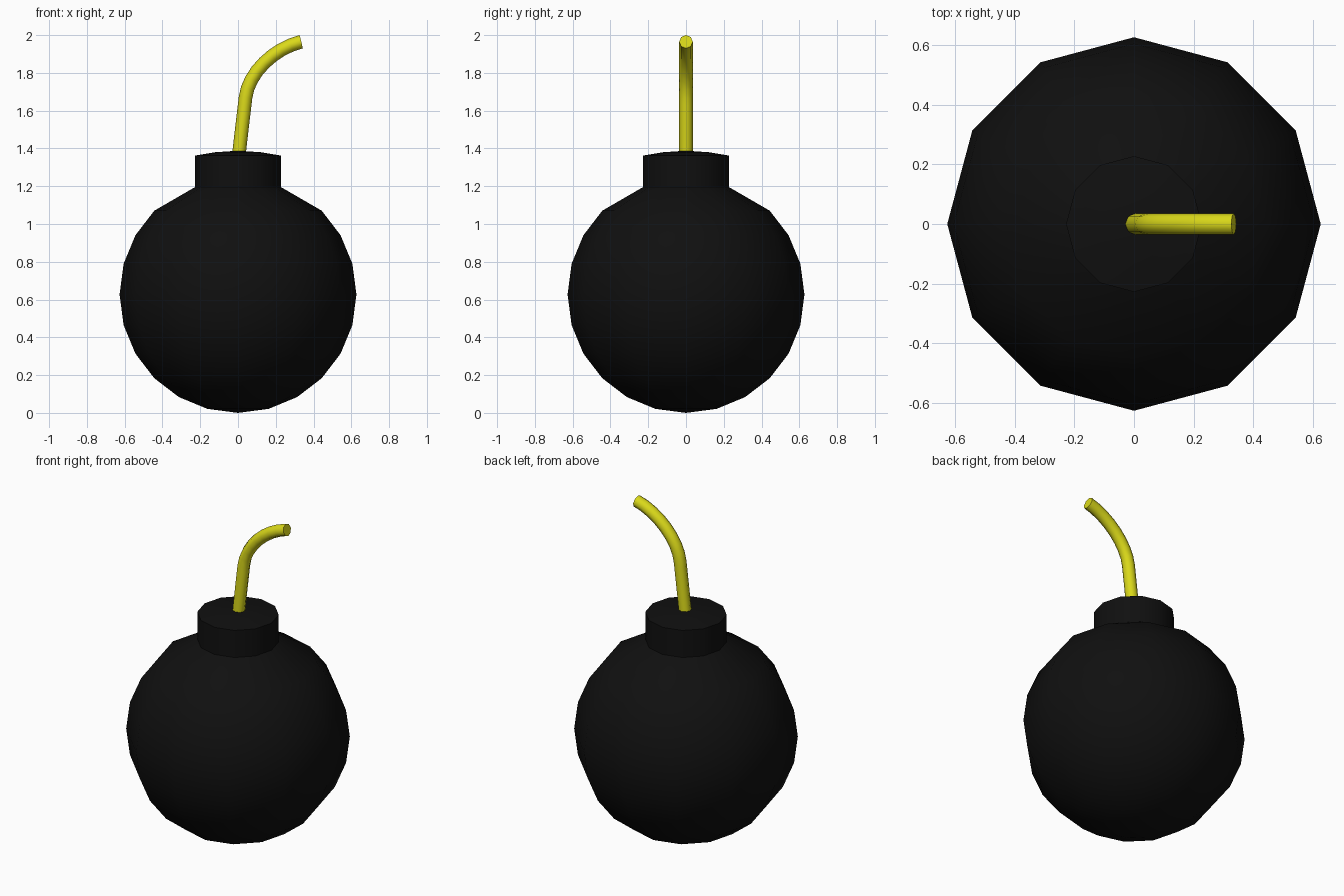
import bpy, bmesh, math
from mathutils import Vector

cube = bpy.data.objects.get("Cube")
if cube:
    bpy.data.objects.remove(cube, do_unlink=True)


def make_material(name, rgb):
    mat = bpy.data.materials.new(name)
    mat.use_nodes = True
    mat.diffuse_color = (*rgb, 1)
    bsdf = mat.node_tree.nodes["Principled BSDF"]
    bsdf.inputs["Base Color"].default_value = (*rgb, 1)
    bsdf.inputs["Roughness"].default_value = 0.8
    return mat


def select_only(obj):
    bpy.ops.object.select_all(action="DESELECT")
    obj.select_set(True)
    bpy.context.view_layer.objects.active = obj


def lathe(name, profile, sides, mat):
    """Spin a radius/height profile around the vertical axis."""
    bm = bmesh.new()
    verts = [bm.verts.new((r, 0, z)) for r, z in profile]
    edges = [bm.edges.new(pair) for pair in zip(verts, verts[1:])]
    bmesh.ops.spin(bm, geom=verts + edges, cent=(0, 0, 0), axis=(0, 0, 1),
                   angle=math.tau, steps=sides)
    bmesh.ops.remove_doubles(bm, verts=bm.verts, dist=0.0005)
    bmesh.ops.recalc_face_normals(bm, faces=bm.faces)
    mesh = bpy.data.meshes.new(name)
    bm.to_mesh(mesh)
    bm.free()
    mesh.materials.append(mat)
    obj = bpy.data.objects.new(name, mesh)
    bpy.context.collection.objects.link(obj)
    select_only(obj)
    bpy.ops.object.shade_smooth_by_angle(angle=math.radians(45))
    return obj


black = make_material("matte black", (0.005, 0.005, 0.005))
yellow = make_material("fuse yellow", (0.7, 0.69, 0.01))

# Round body running into a short neck with a slightly domed cap
radius = 0.627
profile = [(radius * math.sin(math.radians(a)),
            radius * (1 - math.cos(math.radians(a))))
           for a in range(0, 136, 15)]
profile += [(0.228, 1.195), (0.228, 1.362), (0.12, 1.38), (0, 1.388)]
lathe("body", profile, 12, black)

# Fuse: straight stem, then a bend towards the left side
curve = bpy.data.curves.new("fuse", "CURVE")
curve.dimensions = "3D"
curve.bevel_depth = 0.036
curve.bevel_resolution = 2
curve.use_fill_caps = True
curve.resolution_u = 8
spline = curve.splines.new("BEZIER")
spline.bezier_points.add(2)
path = [((0.005, 1.37), (0, 1.32), (0.015, 1.46)),
        ((0.04, 1.67), (0.028, 1.57), (0.055, 1.80)),
        ((0.335, 1.965), (0.19, 1.93), (0.40, 1.98))]
for point, (co, left, right) in zip(spline.bezier_points, path):
    point.handle_left_type = point.handle_right_type = "FREE"
    point.co, point.handle_left, point.handle_right = (
        Vector((x, 0, z)) for x, z in (co, left, right))
curve.materials.append(yellow)
fuse = bpy.data.objects.new("fuse", curve)
bpy.context.collection.objects.link(fuse)
select_only(fuse)
bpy.ops.object.convert(target="MESH")
bpy.ops.object.shade_smooth_by_angle(angle=math.radians(50))
